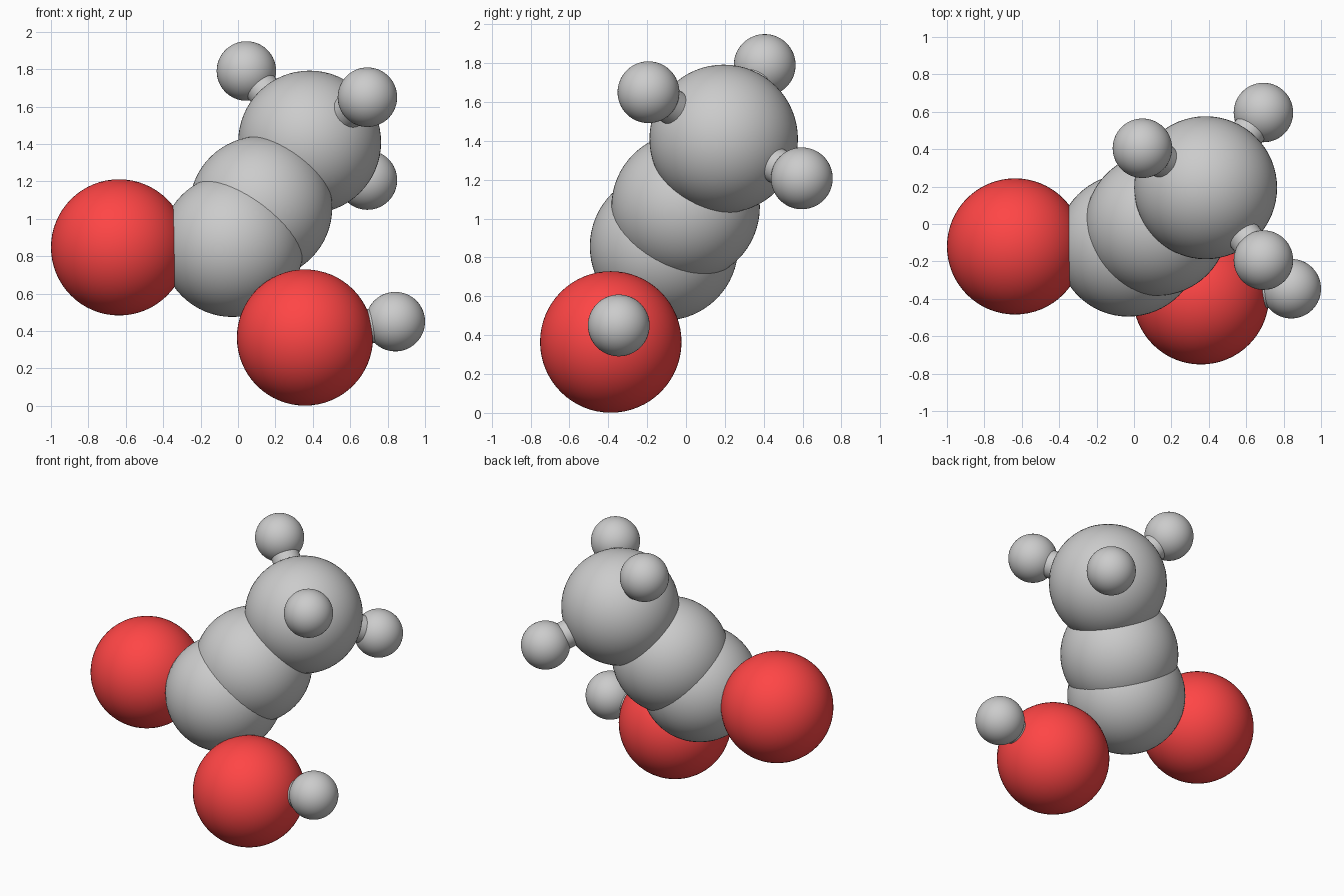
import bpy, math
from mathutils import Vector

if "Cube" in bpy.data.objects:
    bpy.data.objects.remove(bpy.data.objects["Cube"])

red = bpy.data.materials.new("oxygen_red")
red.diffuse_color = (1.0, 0.06, 0.06, 1)
red.use_nodes = True
red.node_tree.nodes["Principled BSDF"].inputs["Base Color"].default_value = red.diffuse_color


def smooth():
    bpy.ops.object.shade_smooth_by_angle(angle=math.radians(40))


def atom(name, pos, r, mat=None):
    bpy.ops.mesh.primitive_uv_sphere_add(segments=64, ring_count=32, radius=r, location=pos)
    ob = bpy.context.object
    ob.name = name
    if mat:
        ob.data.materials.append(mat)
    smooth()


def bond(name, a, b, r=0.092):
    a, b = Vector(a), Vector(b)
    d = b - a
    bpy.ops.mesh.primitive_cylinder_add(vertices=32, radius=r, depth=d.length,
                                        location=(a + b) / 2,
                                        rotation=d.to_track_quat('Z', 'Y').to_euler())
    bpy.context.object.name = name
    smooth()


# carbon chain
C_R, O_R, H_R = 0.382, 0.364, 0.159
acid_c, mid_c, methyl_c = (-0.03, -0.113, 0.857), (0.122, -0.002, 1.06), (0.383, 0.194, 1.41)
for name, pos in (("acid_carbon", acid_c), ("middle_carbon", mid_c), ("methyl_carbon", methyl_c)):
    atom(name, pos, C_R)

# oxygens
oxo, hydroxyl = (-0.636, -0.12, 0.847), (0.358, -0.387, 0.365)
atom("double_bond_oxygen", oxo, O_R, red)
atom("hydroxyl_oxygen", hydroxyl, O_R, red)

# hydrogens, each on a short bond to its parent atom
hydrogens = (("methyl_hydrogen_top", methyl_c, (0.045, 0.405, 1.79)),
             ("methyl_hydrogen_front", methyl_c, (0.692, -0.193, 1.65)),
             ("methyl_hydrogen_back", methyl_c, (0.692, 0.596, 1.207)),
             ("hydroxyl_hydrogen", hydroxyl, (0.841, -0.346, 0.45)))
for name, parent, pos in hydrogens:
    atom(name, pos, H_R)
    bond(name + "_bond", parent, pos)
